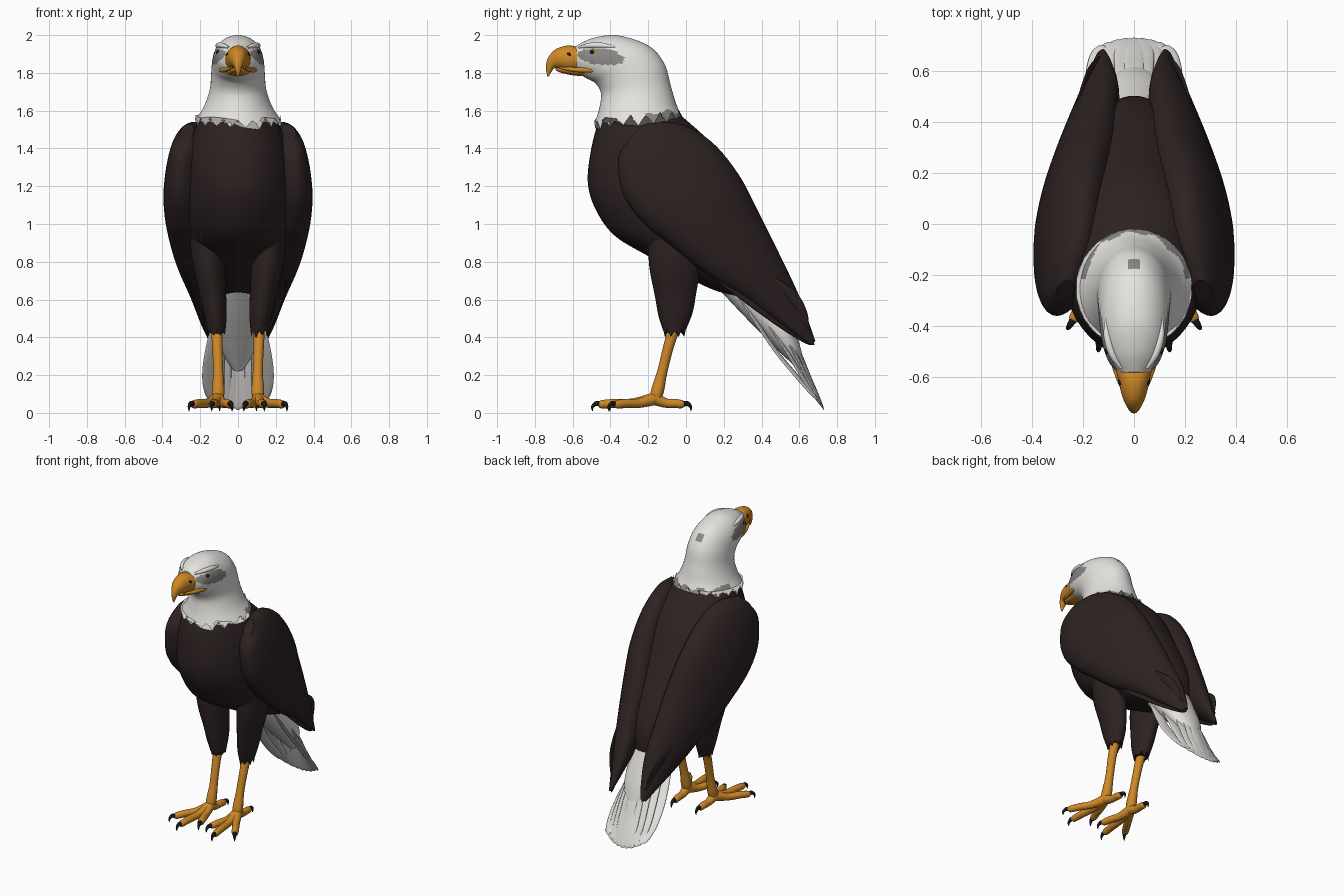
import bpy, bmesh, math, random
from mathutils import Vector as V

random.seed(4)
if "Cube" in bpy.data.objects:
    bpy.data.objects.remove(bpy.data.objects["Cube"])


def material(name, r, g, b):
    m = bpy.data.materials.new(name)
    m.use_nodes = True
    m.diffuse_color = (r, g, b, 1)
    m.node_tree.nodes["Principled BSDF"].inputs["Base Color"].default_value = (r, g, b, 1)
    return m


BROWN = material("dark brown plumage", .027, .016, .016)
WHITE = material("white plumage", .78, .77, .74)
GREY = material("grey plumage", .25, .245, .235)
ORANGE = material("orange skin", .62, .25, .02)
AMBER = material("amber eye", .40, .18, .02)
BLACK = material("black claw", .008, .008, .01)


def resample(points, steps):
    """Catmull-Rom interpolation of tuples of any length."""
    out = []
    n = len(points)
    for i in range(n - 1):
        a, b, c, d = (points[min(max(i + k, 0), n - 1)] for k in (-1, 0, 1, 2))
        for j in range(steps):
            t = j / steps
            out.append([.5 * (2 * q + (r - p) * t + (2 * p - 5 * q + 4 * r - s) * t * t
                              + (3 * q - p - 3 * r + s) * t ** 3)
                        for p, q, r, s in zip(a, b, c, d)])
    return out + [list(points[-1])]


def skin(name, rings, mats, sides=32, jag=0, rule=None):
    """Join elliptical rings (centre, axis, axis); jag makes the first edge ragged."""
    bm = bmesh.new()
    rows = []
    for k, (c, u, v) in enumerate(rings):
        row = []
        for i in range(sides):
            a = math.tau * i / sides
            p = c + u * math.cos(a) + v * math.sin(a)
            if k == 0 and jag:
                p.z += jag * (abs(i % 4 - 2) - 1) * random.uniform(.4, 1)
            row.append(bm.verts.new(p))
        rows.append(row)
    for a, b in zip(rows, rows[1:]):
        for i in range(sides):
            j = (i + 1) % sides
            bm.faces.new((a[i], a[j], b[j], b[i]))
    bm.faces.new(rows[0])
    bm.faces.new(rows[-1])
    bmesh.ops.recalc_face_normals(bm, faces=bm.faces)
    for f in bm.faces:
        f.smooth = len(f.verts) == 4
        if rule:
            f.material_index = rule(f.calc_center_median())
    me = bpy.data.meshes.new(name)
    bm.to_mesh(me)
    bm.free()
    for m in mats:
        me.materials.append(m)
    ob = bpy.data.objects.new(name, me)
    bpy.context.collection.objects.link(ob)
    return ob


def loft(name, sections, mats, steps=5, **kw):
    """Sections: front point, back point, half width along x."""
    rings = []
    for x0, y0, z0, x1, y1, z1, w in resample(sections, steps):
        f, b = V((x0, y0, z0)), V((x1, y1, z1))
        rings.append(((f + b) / 2, (f - b) / 2, V((w, 0, 0))))
    return skin(name, rings, mats, **kw)


def central(sections):
    return [(0, a, b, 0, c, d, w) for a, b, c, d, w in sections]


def tube(name, points, mat, sides=14, steps=5, **kw):
    """Round tube through (x, y, z, radius) points."""
    pts = resample(points, steps)
    rings = []
    for i, p in enumerate(pts):
        t = V(pts[min(i + 1, len(pts) - 1)][:3]) - V(pts[max(i - 1, 0)][:3])
        u = t.cross(V((1, 0, 0)) if abs(t.normalized().x) < .9 else V((0, 1, 0))).normalized()
        rings.append((V(p[:3]), u * p[3], t.cross(u).normalized() * p[3]))
    return skin(name, rings, [mat], sides, **kw)


def feather(name, points, mat, across, width, thick):
    """Flat blade with a rounded tip along a path."""
    pts = [V(p) for p in resample(points, 8)]
    n = len(pts) - 1
    rings = []
    for i, p in enumerate(pts):
        s = (.6 + .4 * i / n) * math.sqrt(max(1 - (i / n) ** 6, .002))
        t = pts[min(i + 1, n)] - pts[max(i - 1, 0)]
        rings.append((p, across * width * s, t.cross(across).normalized() * thick * s))
    return skin(name, rings, [mat], 12)


def ball(name, centre, radius, mat):
    bpy.ops.mesh.primitive_uv_sphere_add(segments=20, ring_count=12, radius=radius, location=centre)
    ob = bpy.context.object
    ob.name = name
    ob.data.materials.append(mat)
    bpy.ops.object.shade_smooth()
    return ob


# Body
loft("body", central([
    (-.42, 1.62, -.09, 1.62, .15), (-.47, 1.52, -.01, 1.56, .21), (-.505, 1.38, .16, 1.40, .27),
    (-.52, 1.22, .27, 1.22, .29), (-.48, 1.08, .36, 1.05, .29), (-.38, .94, .43, .92, .27),
    (-.20, .83, .48, .80, .24), (0, .72, .50, .70, .20), (.15, .65, .50, .60, .14),
    (.26, .62, .48, .55, .09)]), [BROWN], sides=48)


# Head and neck: grey eye patch, grey nape edge, small crown mark
def head_colour(p):
    dy, dz = p.y + .45, p.z - .885 - 1 + .1 * (p.y + .45)
    if abs(p.x) > .04 and (dy / .125) ** 2 + (dz / .042) ** 2 < 1:
        return 1
    if p.y > -.22 and p.z < 1.595 + .012 * math.sin(p.x * 60):
        return 1
    if abs(p.x) < .02 and abs(p.y + .16) < .02 and p.z > 1.8:
        return 1
    return 0


loft("head_and_neck", central([
    (-.485, 1.53, -.02, 1.57, .228), (-.46, 1.61, -.05, 1.63, .182), (-.45, 1.69, -.08, 1.73, .15),
    (-.48, 1.745, -.115, 1.85, .142), (-.525, 1.77, -.20, 1.945, .137), (-.55, 1.785, -.36, 1.998, .125),
    (-.575, 1.80, -.49, 1.985, .10), (-.60, 1.83, -.58, 1.945, .055)]),
    [WHITE, GREY], steps=9, sides=72, jag=.035, rule=head_colour)

# Beak
loft("upper_beak", central([
    (-.50, 1.81, -.55, 1.93, .08), (-.60, 1.805, -.62, 1.945, .062), (-.66, 1.82, -.69, 1.925, .046),
    (-.695, 1.825, -.73, 1.88, .028), (-.713, 1.805, -.742, 1.83, .016),
    (-.728, 1.78, -.735, 1.782, .004)]), [ORANGE], sides=28)
loft("lower_beak", central([
    (-.48, 1.785, -.48, 1.82, .075), (-.58, 1.785, -.58, 1.825, .055),
    (-.66, 1.80, -.66, 1.83, .035), (-.69, 1.815, -.69, 1.825, .012)]), [ORANGE], sides=20)

# Tail
loft("tail_coverts", central([
    (.16, .67, .46, .72, .12), (.32, .50, .53, .55, .13), (.48, .34, .59, .40, .11),
    (.60, .22, .63, .25, .03)]), [WHITE])
for i in range(-4, 5):
    a = i / 4
    q = a * a
    feather(f"tail_feather_{i + 5}", [
        (.07 * a, .33 - .07 * q, .73 - .08 * q), (.135 * a, .56 - .10 * q, .40 - .05 * q),
        (.15 * a, .66 - .07 * q, .18 + .01 * q), (.135 * a, .73 - .03 * q, .015 + .05 * q)],
        WHITE, V((1, -.3 * a, 0)).normalized(), .05, .009)

# Paired parts
for side, s in (("left", 1), ("right", -1)):
    def flip(points):
        return [(s * p[0], *p[1:]) for p in points]

    # Folded wing
    wing = [
        (.28, -.31, 1.44, .26, -.22, 1.53, .035), (.30, -.36, 1.34, .22, -.05, 1.535, .085),
        (.31, -.33, 1.15, .20, .13, 1.44, .122), (.30, -.22, 1.00, .18, .28, 1.26, .14),
        (.28, -.06, .87, .15, .39, 1.05, .135), (.25, .10, .74, .13, .49, .85, .115),
        (.20, .32, .60, .11, .59, .64, .085), (.17, .52, .46, .11, .65, .48, .045),
        (.14, .66, .36, .12, .685, .38, .012)]
    loft(side + "_wing", [(s * p[0], p[1], p[2], s * p[3], *p[4:]) for p in wing], [BROWN])
    for k in range(4):
        d = .035 * k
        feather(f"{side}_flight_feather_{k + 1}", flip([
            (.27, .02 + d, .84 + d), (.25, .24 + d, .67 + d),
            (.19, .46 + d, .51 + d), (.12 + d / 5, .68 - d / 3, .36 + d)]),
            BROWN, V((0, .62, .78)), .035, .008)

    # Feathered thigh with a ragged cuff, then bare shank
    loft(side + "_thigh", flip([
        (.112, -.115, .42, s * .112, -.005, .43, .045), (.12, -.145, .51, s * .12, .035, .53, .06),
        (.133, -.165, .62, s * .133, .055, .64, .07), (.155, -.195, .78, s * .155, .08, .78, .085),
        (.17, -.20, .95, s * .17, .10, .95, .09)]), [BROWN], jag=.025)
    tube(side + "_shank", flip([
        (.113, -.05, .48, .032), (.11, -.09, .36, .028), (.105, -.125, .22, .027),
        (.105, -.15, .12, .034), (.107, -.165, .065, .03)]), ORANGE)

    # Toes: ankle to tip, each ending in a hooked claw
    toes = {"inner": (.045, -.36), "middle": (.135, -.45), "outer": (.235, -.37), "hind": (.10, -.02)}
    for toe, (x, y) in toes.items():
        start, end = V((.107, -.165, .075)), V((x, y, .045))
        step = end - start
        m1, m2 = start + step * .4, start + step * .75
        tube(f"{side}_{toe}_toe", flip([
            (*start, .034), (m1.x, m1.y, .052, .025), (m2.x, m2.y, .05, .024),
            (*end, .021), (*(end + step.normalized() * .015), .008)]), ORANGE)
        ahead = V((step.x, step.y, 0)).normalized()
        c1, c2 = end + ahead * .025, end + ahead * .045
        tube(f"{side}_{toe}_claw", flip([
            (*end, .016), (c1.x, c1.y, .05, .013), (c2.x, c2.y, .032, .008),
            (c2.x, c2.y, .008, .001)]), BLACK, sides=10)

    # Eye, pupil, brow ridge, mouth corner and nostril
    ball(side + "_eye", (s * .086, -.485, 1.908), .028, AMBER)
    ball(side + "_pupil", (s * .103, -.496, 1.909), .013, BLACK)
    tube(side + "_brow", flip([
        (.05, -.565, 1.935, .006), (.085, -.51, 1.945, .014), (.105, -.44, 1.945, .014),
        (.11, -.37, 1.935, .004)]), WHITE)
    tube(side + "_mouth_corner", flip([
        (.098, -.465, 1.812, .005), (.084, -.52, 1.815, .013), (.06, -.60, 1.818, .012),
        (.035, -.67, 1.828, .005)]), ORANGE)
    tube(side + "_nostril", flip([
        (.058, -.61, 1.89, .004), (.054, -.62, 1.90, .008), (.048, -.63, 1.905, .004)]), BLACK, sides=8)
